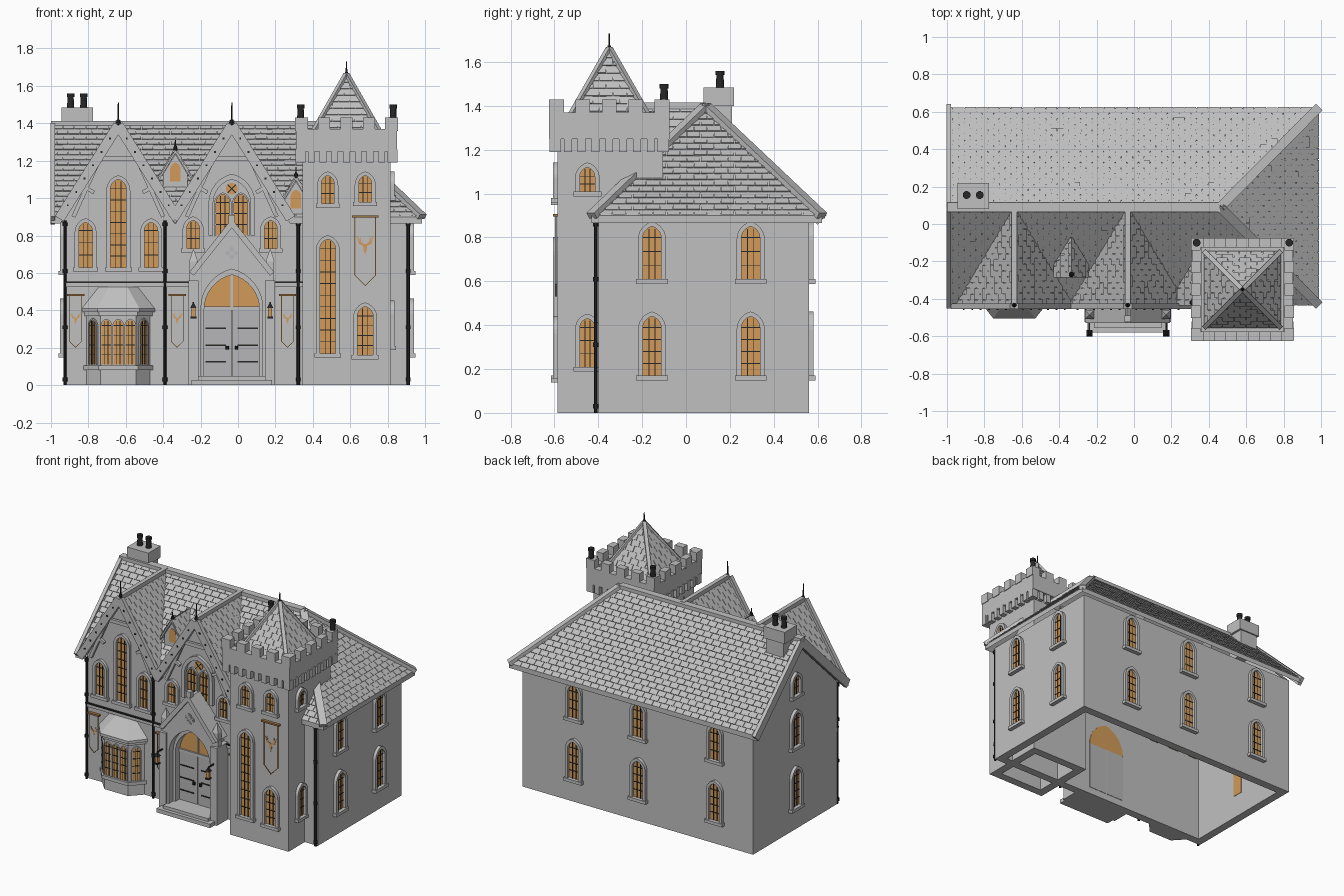
import bpy, bmesh, math, random
from mathutils import Vector, Matrix

random.seed(4)
if "Cube" in bpy.data.objects:
    bpy.data.objects.remove(bpy.data.objects["Cube"])

COLOURS = {"stone": (0.53, 0.53, 0.53), "slate": (0.52, 0.52, 0.52), "door_grey": (0.47, 0.47, 0.48),
           "amber": (0.65, 0.33, 0.10), "bronze": (0.35, 0.18, 0.06), "iron": (0.02, 0.02, 0.02)}
MATS = {}
for key, rgb in COLOURS.items():
    m = bpy.data.materials.new(key)
    m.use_nodes = True
    m.diffuse_color = (*rgb, 1)
    m.node_tree.nodes["Principled BSDF"].inputs["Base Color"].default_value = (*rgb, 1)
    MATS[key] = m

parts = {}


def get(name, mat):
    return parts.setdefault(name, (bmesh.new(), mat))[0]


def frame(x, y, deg=0):
    """Local x runs along the wall, local -y points out of it."""
    return Matrix.Translation((x, y, 0)) @ Matrix.Rotation(math.radians(deg), 4, 'Z')


def loft(name, mat, low, high):
    bm = get(name, mat)
    a, b = [bm.verts.new(p) for p in low], [bm.verts.new(p) for p in high]
    bm.faces.new(a)
    bm.faces.new(b[::-1])
    for i in range(len(a)):
        j = (i + 1) % len(a)
        bm.faces.new((a[i], b[i], b[j], a[j]))


def prism(name, mat, pts, d0, d1, f):
    loft(name, mat, [f @ Vector((u, -d0, z)) for u, z in pts], [f @ Vector((u, -d1, z)) for u, z in pts])


def box(name, mat, x0, x1, y0, y1, z0, z1, f=Matrix()):
    m = Matrix.Translation(((x0 + x1) / 2, (y0 + y1) / 2, (z0 + z1) / 2))
    bmesh.ops.create_cube(get(name, mat), size=1, matrix=f @ m @ Matrix.Diagonal((x1 - x0, y1 - y0, z1 - z0, 1)))


def walls(name, x0, x1, y0, y1, z0, z1, t):
    for ya, yb in ((y0, y0 + t), (y1 - t, y1)):
        box(name, "stone", x0, x1, ya, yb, z0, z1)
    for xa, xb in ((x0, x0 + t), (x1 - t, x1)):
        box(name, "stone", xa, xb, y0 + t, y1 - t, z0, z1)


def beam(name, mat, a, b, w, h):
    a, b = Vector(a), Vector(b)
    m = Matrix.Translation((a + b) / 2) @ (b - a).to_track_quat('X', 'Z').to_matrix().to_4x4()
    bmesh.ops.create_cube(get(name, mat), size=1, matrix=m @ Matrix.Diagonal(((b - a).length, w, h, 1)))


def cone(name, mat, p, r1, r2, z0, z1, n=12, f=Matrix()):
    m = f @ Matrix.Translation((p[0], p[1], (z0 + z1) / 2)) @ Matrix.Rotation(math.pi / n, 4, 'Z')
    bmesh.ops.create_cone(get(name, mat), cap_ends=True, segments=n, radius1=r1, radius2=r2, depth=z1 - z0, matrix=m)


def finial(x, y, z0, z1):
    cone("finials", "iron", (x, y), .006, .003, z0, z1, 8)
    cone("finials", "iron", (x, y), .014, .008, z0 + .01, z0 + .03, 8)


def arch(h, z0, z1, n=6):
    """Pointed arch from the right foot over to the left foot."""
    c = .3 * h
    r = h + c
    rise = math.sqrt(r * r - c * c)
    arc = [(r * math.cos(t) - c, z1 - rise + r * math.sin(t)) for t in
           (math.acos(c / r) * i / n for i in range(n + 1))]
    half = [(h, z0)] + arc
    return half + [(-u, z) for u, z in half[-2::-1]]


def window(f, h, z0, z1, t=.022, back=.063, out=.022, sill=True):
    prism("window_surrounds", "stone", arch(h + t, z0, z1 + t) + arch(h, z0, z1)[::-1], 0, out, f)
    prism("window_glass", "amber", arch(h, z0, z1), -back, .003, f)
    if sill:
        box("window_sills", "stone", -h - t - .008, h + t + .008, -out - .008, 0, z0 - .022, z0, f)
    for s in (-1, 1):
        u = s * h / 3
        box("window_bars", "iron", u - .002, u + .002, -.007, 0, z0, z1 - .25 * h, f)
    rows = max(2, round((z1 - h - z0) / .06))
    for i in range(1, rows + 1):
        z = z0 + (z1 - 1.2 * h - z0) * i / rows
        box("window_bars", "iron", -h, h, -.007, 0, z - .002, z + .002, f)


def roof(name, pts, tile=.062, row=.04, thick=.035):
    """Roof slab with overlapping slates trimmed to its outline."""
    pts = [Vector(p) for p in pts]
    n = (pts[1] - pts[0]).cross(pts[2] - pts[0]).normalized()
    if n.z < 0:
        n, pts = -n, pts[::-1]
    loft(name, "slate", [p - Vector((0, 0, thick)) for p in pts], pts)
    u = Vector((0, 0, 1)).cross(n).normalized()
    v = n.cross(u)
    m = Matrix((u, v, n)).transposed().to_4x4()
    us, vs = [p.dot(u) for p in pts], [p.dot(v) for p in pts]
    bm = bmesh.new()
    for r in range(int((max(vs) - min(vs)) / row) + 2):
        for c in range(int((max(us) - min(us)) / tile) + 3):
            at = Vector((min(us) + (c - .5 * (r % 2)) * tile, min(vs) + (r + .4) * row,
                         pts[0].dot(n) + random.uniform(.001, .003)))
            bmesh.ops.create_cube(bm, size=1, matrix=m @ Matrix.Translation(at) @ Matrix.Rotation(-.12, 4, 'X')
                                  @ Matrix.Diagonal((tile - .003, row * 1.15, .006, 1)))
    for i, p in enumerate(pts):
        edge = pts[(i + 1) % len(pts)] - p
        bmesh.ops.bisect_plane(bm, geom=bm.verts[:] + bm.edges[:] + bm.faces[:], plane_co=p,
                               plane_no=edge.cross(n), clear_outer=True)
    parts[name + "_slates_%d" % len(parts)] = (bm, "slate")


# House walls and left gable end
walls("house_walls", -.93, .92, -.40, .56, 0, .89, .06)
prism("left_gable_wall", "stone", [(.4, .89), (-.56, .89), (-.09, 1.36)], -.06, 0, frame(-.93, 0, -90))

# Main roof
G1, G2, R, E, F = -.64, -.033, 1.40, .90, -.43
ridge_end = (.46, .09, R)
roof("back_roof", [(-1, .62, E), (-1, .09, R), ridge_end, (.985, .62, E)])
roof("hip_roof", [(.985, .62, E), ridge_end, (.985, F, E)])
roof("front_roof", [(-1, .09, R), (G1, .09, R), (G1 - .31, F, E), (-1, F, E)])
roof("front_roof", [(G1, .09, R), (G2, .09, R), (G2 - .30, F, E), (G1 + .30, F, E)])
roof("front_roof", [(G2, .09, R), ridge_end, (.985, F, E), (G2 + .31, F, E)])
beam("ridge_caps", "stone", (-1, .09, R), ridge_end, .05, .025)
for y in (.62, F):
    beam("ridge_caps", "stone", ridge_end, (.985, y, E), .05, .03)
    beam("left_verge", "stone", (-.99, .09, R - .02), (-.99, y, E - .02), .025, .06)

# Front gables
for gx in (G1, G2):
    f = frame(gx, -.40)
    prism("front_gable_walls", "stone", [(-.29, .89), (.29, .89), (0, 1.37)], -.05, 0, f)
    beam("ridge_caps", "stone", (gx, F, R), (gx, .09, R), .03, .03)
    beam("gable_trusses", "stone", (gx - .10, F, 1.21), (gx + .10, F, 1.21), .02, .025)
    for s in (-1, 1):
        roof("gable_roof", [(gx, F, R), (gx, .09, R), (gx + s * .31, F, E)])
        top, foot = Vector((gx, F - .01, R - .01)), Vector((gx + s * .315, F - .01, E - .01))
        beam("bargeboards", "stone", top, foot, .03, .055)
        beam("gable_trusses", "stone", (gx + s * .10, F, 1.21), (gx + s * .24, F, .90), .02, .022)
        beam("gable_trusses", "stone", (gx + s * .13, F, 1.03), (gx + s * .20, F, 1.07), .02, .02)
        for i in range(1, 7):
            p = top.lerp(foot, i / 7)
            box("bargeboard_studs", "iron", p.x - .005, p.x + .005, F - .03, F - .02, p.z - .005, p.z + .005)
    finial(gx, F, 1.39, 1.51)

# Small dormers
for dx, dy, dz in ((-.335, -.27, 1.26), (.31, -.42, 1.115)):
    f = frame(dx, dy)
    prism("dormer_walls", "stone", [(-.065, dz - .22), (.065, dz - .22), (.065, dz - .13), (0, dz - .025),
                                    (-.065, dz - .13)], -.04, 0, f)
    prism("dormer_glass", "amber", arch(.028, dz - .17, dz - .07), 0, .004, f)
    for s in (-1, 1):
        roof("dormer_roof", [(dx, dy - .015, dz), (dx, dy + .2, dz), (dx + s * .09, dy + .05, dz - .15),
                             (dx + s * .09, dy - .015, dz - .15)], thick=.02)
    finial(dx, dy, dz - .01, dz + .05)

# Tower with battlements and spire
TX, TY = .58, -.35
walls("tower_walls", .345, .815, -.585, -.105, 0, 1.26, .06)
walls("tower_parapet", .31, .85, -.625, -.075, 1.25, 1.37, .05)
box("tower_floor", "stone", .33, .83, -.61, -.09, 1.26, 1.30)
for k in range(4):
    f = frame(TX, TY, 90 * k)
    for i in range(-2, 3):
        box("merlons", "stone", i * .12 - .033, i * .12 + .033, -.275, -.225, 1.36, 1.43, f)
    for i in range(-4, 5):
        box("corbels", "stone", i * .063 - .018, i * .063 + .018, -.272, -.22, 1.19, 1.26, f)
    a, b, top = [f @ Vector(p) for p in ((-.2, -.2, 1.31), (.2, -.2, 1.31), (0, 0, 1.66))]
    roof("spire_roof", [a, b, top])
    beam("spire_hips", "stone", a, top, .025, .025)
finial(TX, TY, 1.645, 1.73)

# Chimney and pots
box("chimney", "stone", -.93, -.79, .09, .21, 1.2, 1.45)
box("chimney_cap", "stone", -.945, -.775, .08, .22, 1.40, 1.485)
for x, y, z in ((-.895, .155, 1.48), (-.825, .155, 1.48), (.335, -.1, 1.42), (.83, -.1, 1.42)):
    cone("chimney_pots", "iron", (x, y), .02, .016, z, z + .075)
    cone("chimney_pots", "iron", (x, y), .021, .021, z + .06, z + .08)

# Windows on every side
for x, h, z0, z1 in ((G1, .042, .63, 1.10), (-.815, .036, .63, .87), (-.465, .036, .63, .87),
                     (-.24, .034, .73, .88), (.175, .034, .73, .88)):
    window(frame(x, -.40), h, z0, z1)
for x, h, z0, z1 in ((.48, .042, .17, .78), (.68, .042, .16, .42), (.48, .034, .97, 1.12), (.68, .034, .98, 1.12)):
    window(frame(x, -.585), h, z0, z1)
for z0, z1 in ((.21, .43), (1.01, 1.12)):
    window(frame(.815, -.45, 90), .034, z0, z1)
sides = [frame(.92, y, 90) for y in (-.155, .295)] + [frame(x, .56, 180) for x in (.50, -.016, -.63)]
for f in sides + [frame(-.93, .08, -90)]:
    window(f, .042, .17, .44)
    window(f, .042, .61, .85)
window(frame(-.93, .08, -90), .035, .98, 1.12)

# Twin window with round light in the second gable
f = frame(G2, -.40)
prism("twin_window_surround", "stone", arch(.125, .80, 1.13) + arch(.1, .80, 1.10)[::-1], 0, .025, f)
for s in (-1, 1):
    window(frame(G2 + s * .048, -.40), .036, .80, 1.02, .01, .05, .015, False)
prism("round_light", "amber", [(.032 * math.cos(i * math.pi / 6), 1.05 + .032 * math.sin(i * math.pi / 6))
                               for i in range(12)], 0, .006, f)
for s in (-1, 1):
    beam("window_bars", "iron", (G2 - .022, -.407, 1.05 - s * .022), (G2 + .022, -.407, 1.05 + s * .022), .004, .005)

# Entrance porch, doors and steps
prism("porch", "stone", [(.2, 0), (.2, .60), (0, .85), (-.2, .60), (-.2, 0)] + arch(.165, 0, .62, 8)[::-1], 0, .11, f)
prism("inner_arch", "stone", arch(.168, 0, .62, 8) + arch(.148, 0, .59, 8)[::-1], 0, .06, f)
prism("fanlight", "amber", [p for p in arch(.15, .41, .59, 8)], -.063, .008, f)
box("door_transom", "stone", -.15, .15, -.02, 0, .40, .42, f)
box("door_transom", "stone", -.006, .006, -.016, 0, .41, .59, f)
for s in (-1, 1):
    x0, x1 = sorted((s * .003, s * .15))
    box("door_leaves", "door_grey", x0, x1, -.014, .063, .05, .40, f)
    for z in (.12, .21, .30):
        box("door_hinges", "iron", *sorted((s * .03, s * .14)), -.018, -.01, z, z + .008, f)
    cone("door_knobs", "iron", (s * .025, -.02), .01, .01, .19, .21, 8, f)
    beam("porch_coping", "stone", f @ Vector((0, -.065, .865)), f @ Vector((s * .215, -.065, .595)), .13, .03)
    u = s * .205
    box("porch_buttresses", "stone", u - .027, u + .027, -.125, 0, 0, .56, f)
    box("pinnacles", "stone", u - .02, u + .02, -.105, -.065, .56, .66, f)
    cone("pinnacles", "stone", (u, -.085), .034, 0, .66, .73, 4, f)
    # Lanterns
    box("lantern_glass", "amber", u - .011, u + .011, -.196, -.174, .365, .415, f)
    box("lantern_frames", "iron", u - .015, u + .015, -.2, -.17, .355, .367, f)
    cone("lantern_frames", "iron", (u, -.185), .024, .004, .412, .44, 4, f)
    beam("lantern_frames", "iron", f @ Vector((u, -.185, .44)), f @ Vector((u, -.12, .44)), .008, .008)
box("porch_apex", "stone", -.018, .018, -.125, -.09, .84, .91, f)
box("porch_steps", "stone", -.215, .215, -.18, 0, 0, .028, f)
box("porch_steps", "stone", -.18, .18, -.155, 0, .028, .05, f)
for k in range(4):
    cx, cz = .021 * math.cos(k * math.pi / 2), .705 + .021 * math.sin(k * math.pi / 2)
    ring = [(math.cos(i * math.pi / 5), math.sin(i * math.pi / 5)) for i in range(10)]
    prism("quatrefoil", "stone", [(cx + .021 * a, cz + .021 * b) for a, b in ring], .10, .117, f)
    prism("quatrefoil_centres", "door_grey", [(cx + .013 * a, cz + .013 * b) for a, b in ring], .115, .12, f)

# Bay window


def bay(grow, z):
    return [Vector((G1 + u, y, z)) for u, y in ((-.17 - grow, -.40), (-.095 - grow * .7, -.48 - grow),
                                               (.095 + grow * .7, -.48 - grow), (.17 + grow, -.40))]


for g, z0, z1 in ((0, 0, .38), (.015, .08, .105), (.012, .37, .395), (.025, .39, .41)):
    loft("bay_walls", "stone", bay(g, z0), bay(g, z1))
loft("bay_roof", "stone", bay(.025, .41), bay(-.07, .53))
for u in (-.064, 0, .064):
    window(frame(G1 + u, -.48), .026, .11, .35, .005, .001, .01, False)
for s in (-1, 1):
    window(frame(G1 + s * .1325, -.44, s * 46.8), .026, .11, .35, .008, .001, .01, False)

# Banners with an antler motif
HALF = [(0, 0), (.1, .2), (.14, .42), (.4, .5), (.55, .85), (.45, .8), (.38, .62), (.34, .9), (.26, .6), (.08, .5)]
for x, y, w, z0, z1 in ((-.868, -.40, .034, .20, .48), (-.325, -.40, .034, .20, .48), (.265, -.40, .034, .20, .48),
                        (.68, -.585, .058, .53, .90)):
    f = frame(x, y)
    shape = [(w, z1), (w, z0 + w), (0, z0), (-w, z0 + w), (-w, z1)]
    prism("banner_cloth", "stone", shape, .004, .010, f)
    prism("banner_trim", "bronze", shape + [(u * .9, max(z, z0 + .006)) for u, z in shape[::-1]], .009, .013, f)
    box("banner_poles", "bronze", -w - .012, w + .012, -.022, 0, z1 - .004, z1 + .008, f)
    zc = z0 + (z1 - z0) * .45
    motif = HALF + [(-u, v) for u, v in HALF[:0:-1]]
    prism("banner_motif", "amber", [(u * w * 1.4, zc + v * w * 2) for u, v in motif], .009, .013, f)

# String course and rainwater pipes
for x0, x1 in ((-.93, -.24), (.17, .345)):
    box("string_course", "stone", x0, x1, -.418, -.39, .525, .55)
    box("string_course_rail", "iron", x0, x1, -.424, -.41, .547, .555)
for x in (-.925, -.39, .322, .91):
    cone("downpipes", "iron", (x, -.412), .009, .009, 0, .88, 8)
    for z in (.02, .3, .6, .85):
        cone("downpipes", "iron", (x, -.412), .014, .014, z, z + .02, 8)

# Turn every part into an object
for name, (bm, mat) in parts.items():
    bmesh.ops.recalc_face_normals(bm, faces=bm.faces[:])
    me = bpy.data.meshes.new(name)
    bm.to_mesh(me)
    bm.free()
    me.materials.append(MATS[mat])
    bpy.context.collection.objects.link(bpy.data.objects.new(name, me))
